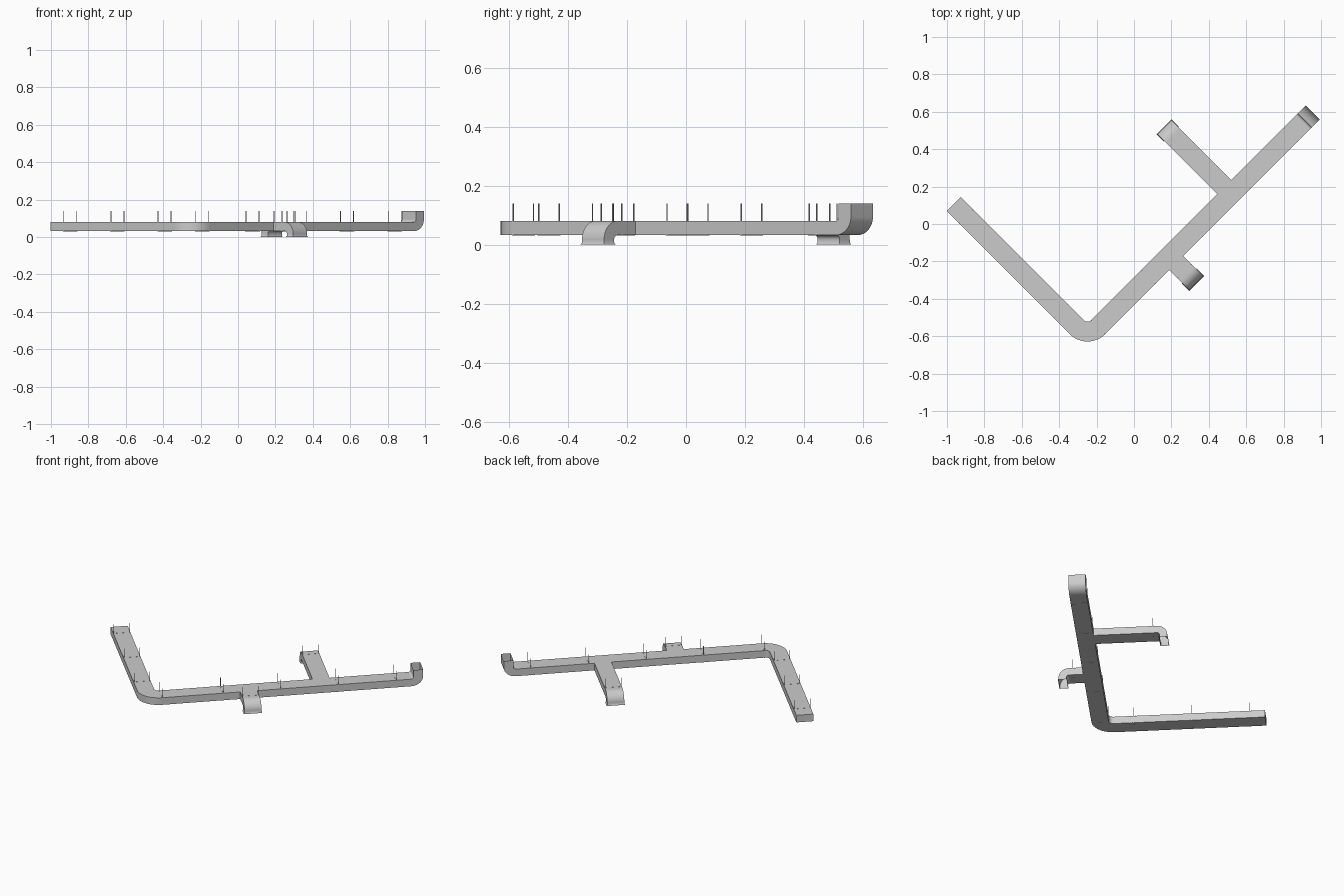
import bpy, bmesh, math
from mathutils import Matrix, Vector

if "Cube" in bpy.data.objects:
    bpy.data.objects.remove(bpy.data.objects["Cube"])

# Everything is laid out on u/v axes, then turned 45 degrees about z
TURN = Matrix.Rotation(math.radians(45), 4, 'Z')
HALF, Z0, Z1 = 0.053, 0.032, 0.08       # duct half width, bottom, top
MAIN_V, LEFT_U = -0.2546, -0.606        # centre lines of the two long runs
STEPS = 12


def finish(name, bm, smooth=False):
    bmesh.ops.recalc_face_normals(bm, faces=bm.faces)
    bm.transform(TURN)
    me = bpy.data.meshes.new(name)
    bm.to_mesh(me)
    bm.free()
    ob = bpy.data.objects.new(name, me)
    bpy.context.collection.objects.link(ob)
    if smooth:
        bpy.ops.object.select_all(action='DESELECT')
        ob.select_set(True)
        bpy.context.view_layer.objects.active = ob
        bpy.ops.object.shade_smooth_by_angle(angle=math.radians(30))
    return ob


def skin(name, rings, cap_start=False, smooth=False):
    """Sheet-metal shell through a row of four-cornered rings."""
    bm = bmesh.new()
    loops = [[bm.verts.new(p) for p in r] for r in rings]
    for a, b in zip(loops, loops[1:]):
        for i in range(4):
            j = (i + 1) % 4
            bm.faces.new((a[i], a[j], b[j], b[i]))
    if cap_start:
        bm.faces.new(loops[0])
    return finish(name, bm, smooth)


def ring(c, side):
    """Upright duct section at c, reaching out along side."""
    a, b = Vector(c) - side * HALF, Vector(c) + side * HALF
    return [(a.x, a.y, Z0), (b.x, b.y, Z0), (b.x, b.y, Z1), (a.x, a.y, Z1)]


def vertical_elbow(name, start, direction, up, thick, end_z, r=0.015, flare=0.0):
    """Bend from horizontal to vertical, with a straight neck and optional flare."""
    d = Vector(direction)
    s = Vector((-d.y, d.x))
    zi, sg = (Z1, 1) if up else (Z0, -1)
    cz = zi + sg * r
    pairs = []
    for k in range(STEPS + 1):
        a = math.pi / 2 * k / STEPS
        sn, cs = math.sin(a), math.cos(a)
        pairs.append((r * sn, cz - sg * r * cs,
                      (r + thick) * sn, cz - sg * (r + Z1 - Z0) * cs, HALF))
    if flare:
        pairs.append((r, 0.007, r + thick, 0.007, HALF))
    pairs.append((r - flare, end_z, r + thick + flare, end_z, HALF + flare))
    rings = []
    for wi, z_in, wo, z_out, h in pairs:
        pi, po = Vector(start) + d * wi, Vector(start) + d * wo
        rings.append([(*(pi - s * h), z_in), (*(pi + s * h), z_in),
                      (*(po + s * h), z_out), (*(po - s * h), z_out)])
    skin(name, rings, smooth=True)


U, V = Vector((1, 0)), Vector((0, 1))
R = 0.08
CU, CV = LEFT_U + R, MAIN_V + R

# Long runs and the flat corner between them
skin("left_duct", [ring((LEFT_U, 0.757), U), ring((LEFT_U, CV), U)], cap_start=True)
corner = []
for k in range(STEPS + 1):
    a = math.pi + math.pi / 2 * k / STEPS
    n = Vector((math.cos(a), math.sin(a)))
    corner.append(ring(Vector((CU, CV)) + n * R, -n))
skin("corner_elbow", corner, smooth=True)
RISER_U = 1.023
skin("main_duct", [ring((CU, MAIN_V), V), ring((RISER_U, MAIN_V), V)])
vertical_elbow("riser_elbow", (RISER_U, MAIN_V), (1, 0), True, 0.06, 0.14)

# Side branches with outlets turned down to the floor
for name, u, sign, tip in (("long_branch", 0.481, 1, 0.251), ("short_branch", 0.0125, -1, -0.458)):
    bend = tip - sign * 0.063
    skin(name + "_duct", [ring((u, MAIN_V + sign * HALF), U), ring((u, bend), U)])
    vertical_elbow(name + "_outlet", (u, bend), (0, sign), False, 0.048, 0.0, flare=0.004)


def box(bm, c, size):
    bmesh.ops.create_cube(bm, size=1,
                          matrix=Matrix.Translation(c) @ Matrix.Diagonal((*size, 1)))


# Hangers: a thin strap under and over the duct, and two rods
def hanger(index, c, side):
    bm = bmesh.new()
    t = 0.003
    along = Vector((side.y, side.x))
    strap = side * (2 * HALF) + along * 0.005
    for z in (Z0 - 0.0005, Z1):
        box(bm, (c[0], c[1], z), (strap.x, strap.y, 0.0015))
    for s in (-1, 1):
        p = Vector(c) + side * (s * 0.049)
        box(bm, (p.x, p.y, (Z0 + 0.14) / 2), (t, t, 0.14 - Z0))
    finish("hanger_%02d" % index, bm)


spots = [((u, MAIN_V), V) for u in (-0.525, -0.145, 0.212, 0.569, 0.93)]
spots += [((LEFT_U, v), U) for v in (0.663, 0.306, -0.051)]
spots += [((0.481, 0.159), U), ((0.0125, -0.37), U)]
for i, (c, side) in enumerate(spots):
    hanger(i + 1, c, side)
